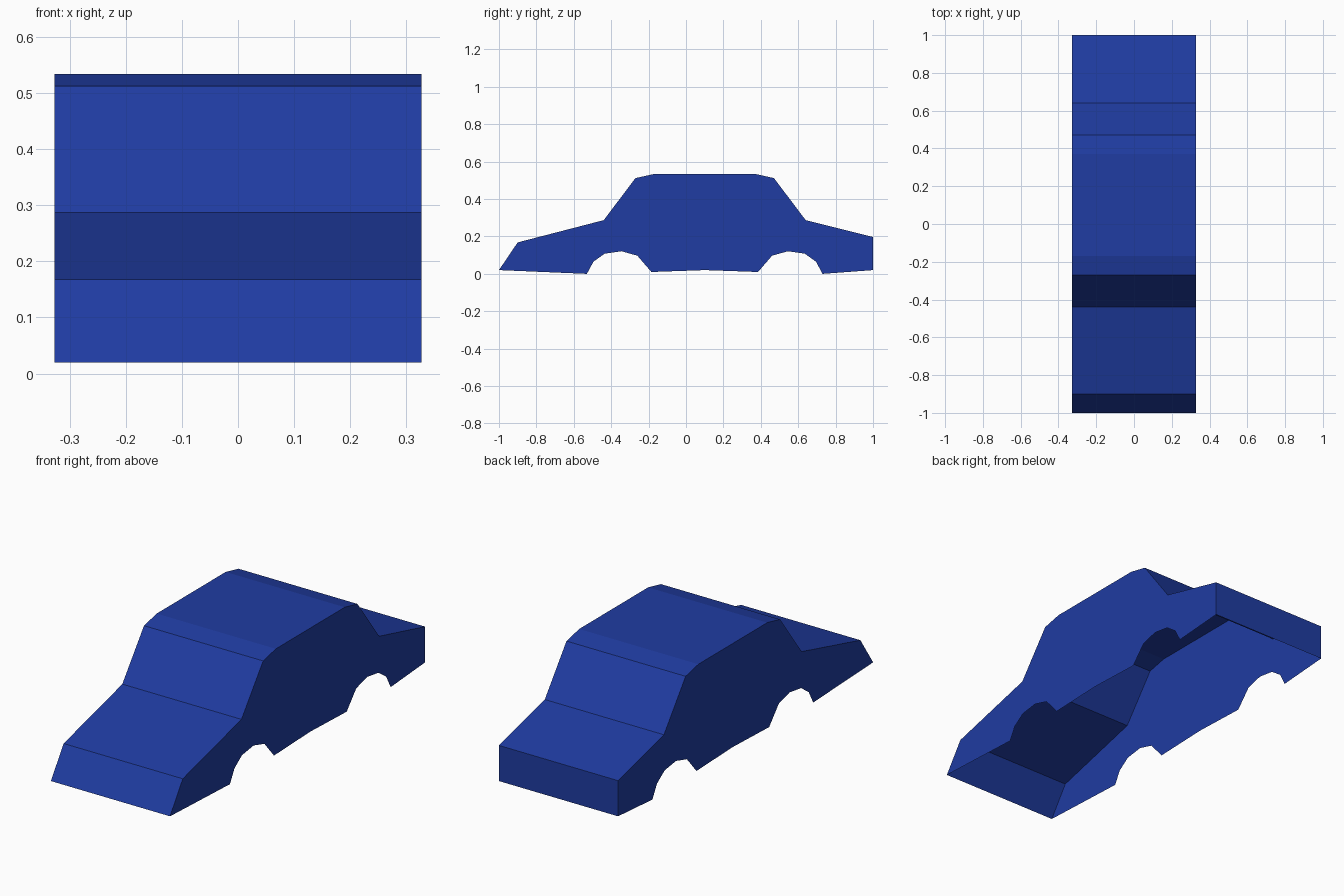
import bpy, bmesh

if "Cube" in bpy.data.objects:
    bpy.data.objects.remove(bpy.data.objects["Cube"])

HALF_WIDTH = 0.327
MID = 0.1  # cabin and wheel arches mirror about this y


def mirrored(points):
    return [(2 * MID - y, z) for y, z in reversed(points)]


# Side profile (y, z): the nose, cabin and arch points of the front half
cabin = [(-0.44, 0.287), (-0.27, 0.512), (-0.17, 0.534)]
arch = [(-0.185, 0.01), (-0.26, 0.097), (-0.345, 0.121),
        (-0.435, 0.108), (-0.495, 0.065), (-0.53, 0.0)]

upper = [(-1.0, 0.02), (-0.90, 0.168)] + cabin + mirrored(cabin) + [(1.0, 0.197), (1.0, 0.02)]
lower = mirrored(arch) + [(MID, 0.02)] + arch

bm = bmesh.new()
left, right = [[bm.verts.new((x, y, z)) for y, z in upper + lower]
               for x in (-HALF_WIDTH, HALF_WIDTH)]

# Side panels with the wheel arches cut into their lower edge
bm.faces.new(left)
bm.faces.new(right[::-1])

# Skin across the car from nose to tail; the underside stays open
for i in range(len(upper) - 1):
    bm.faces.new((left[i], right[i], right[i + 1], left[i + 1]))
bmesh.ops.recalc_face_normals(bm, faces=bm.faces)

mesh = bpy.data.meshes.new("car_body")
bm.to_mesh(mesh)
bm.free()
body = bpy.data.objects.new("car_body", mesh)
bpy.context.collection.objects.link(body)

# Blue paint
paint = bpy.data.materials.new("blue_paint")
paint.diffuse_color = (0.014, 0.045, 0.36, 1.0)
paint.use_nodes = True
paint.node_tree.nodes["Principled BSDF"].inputs["Base Color"].default_value = paint.diffuse_color
mesh.materials.append(paint)
